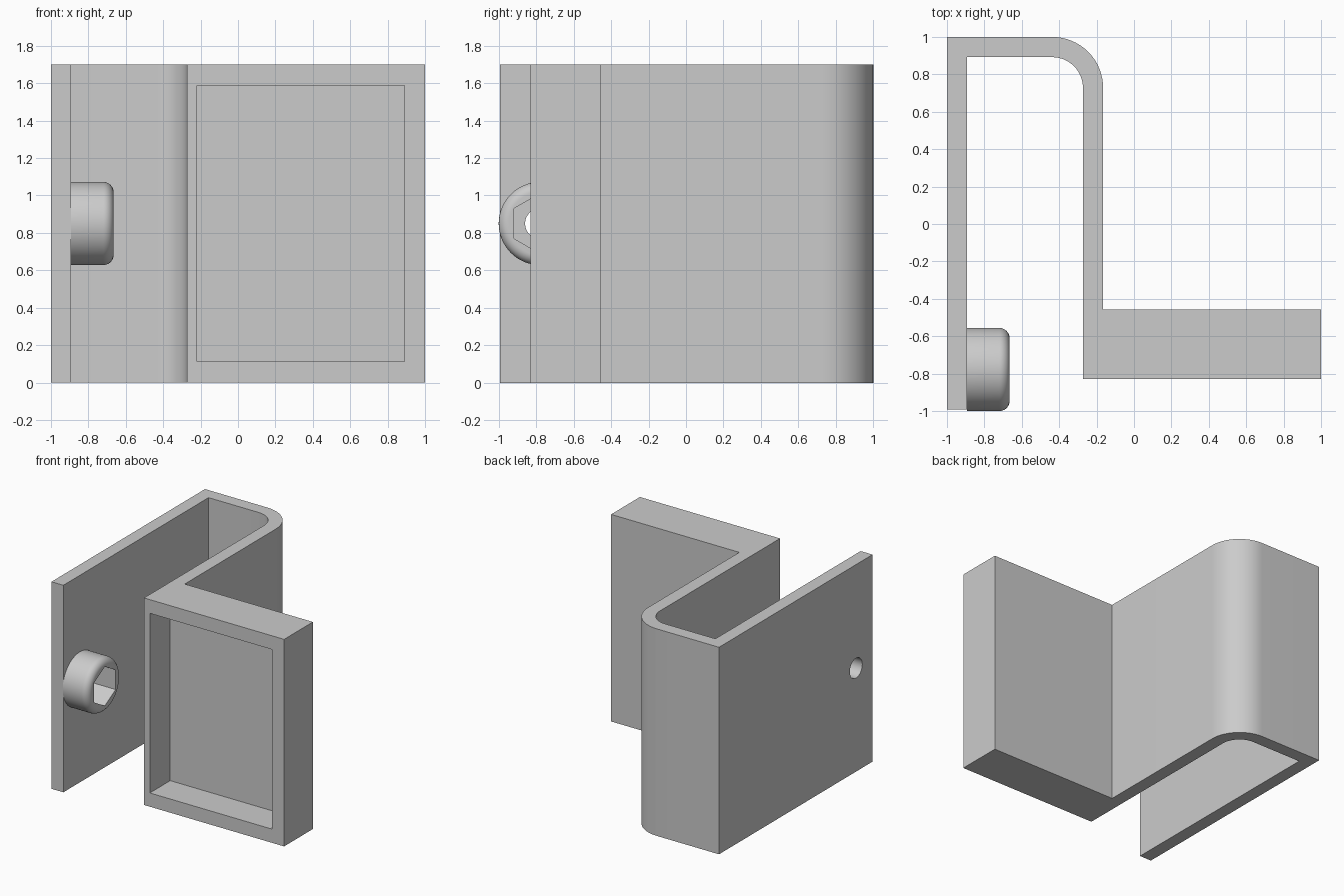
import bpy, bmesh
from math import sin, cos, pi, radians
from mathutils import Matrix

cube = bpy.data.objects.get("Cube")
if cube:
    bpy.data.objects.remove(cube, do_unlink=True)

HEIGHT = 1.7
WALL = 0.108
BOSS_Y, BOSS_Z, BOSS_R = -0.778, 0.85, 0.222

grey = bpy.data.materials.new("plain grey")
grey.use_nodes = True
colour = (0.6, 0.6, 0.6, 1)
grey.diffuse_color = colour
grey.node_tree.nodes["Principled BSDF"].inputs["Base Color"].default_value = colour


def make_object(name, bm):
    bmesh.ops.recalc_face_normals(bm, faces=bm.faces)
    mesh = bpy.data.meshes.new(name)
    bm.to_mesh(mesh)
    bm.free()
    mesh.materials.append(grey)
    obj = bpy.data.objects.new(name, mesh)
    bpy.context.collection.objects.link(obj)
    return obj


def arc(cx, cy, r, start, end, steps=16):
    angles = [radians(start + (end - start) * i / steps) for i in range(steps + 1)]
    return [(cx + r * cos(a), cy + r * sin(a)) for a in angles]


def extrude_up(name, points, height):
    bm = bmesh.new()
    face = bm.faces.new([bm.verts.new((x, y, 0)) for x, y in points])
    top = bmesh.ops.extrude_face_region(bm, geom=[face])["geom"]
    bmesh.ops.translate(bm, vec=(0, 0, height),
                        verts=[v for v in top if isinstance(v, bmesh.types.BMVert)])
    return make_object(name, bm)


def rod_along_x(name, rings, sides, phase=0):
    """Closed round or polygonal solid from (x, radius) rings."""
    bm = bmesh.new()
    loops = [[bm.verts.new((x, BOSS_Y + r * cos(2 * pi * i / sides + phase),
                            BOSS_Z + r * sin(2 * pi * i / sides + phase)))
              for i in range(sides)] for x, r in rings]
    for a, b in zip(loops, loops[1:]):
        for i in range(sides):
            j = (i + 1) % sides
            bm.faces.new((a[i], a[j], b[j], b[i]))
    bm.faces.new(loops[0])
    bm.faces.new(loops[-1])
    return make_object(name, bm)


def cut(obj, cutter):
    mod = obj.modifiers.new("cut", 'BOOLEAN')
    mod.operation, mod.solver, mod.object = 'DIFFERENCE', 'EXACT', cutter
    bpy.context.view_layer.objects.active = obj
    bpy.ops.object.modifier_apply(modifier=mod.name)
    bpy.data.objects.remove(cutter, do_unlink=True)


def smooth(obj):
    bpy.ops.object.select_all(action='DESELECT')
    obj.select_set(True)
    bpy.context.view_layer.objects.active = obj
    bpy.ops.object.shade_smooth_by_angle(angle=radians(30))


# Bracket: folded strip with a thick front block
outline = [(-1, -0.992), (-1, 1)]
outline += arc(-0.437, 0.728, 0.272, 90, 0)
outline += [(-0.165, -0.456), (1, -0.456), (1, -0.83), (-0.273, -0.83)]
outline += arc(-0.437, 0.728, 0.272 - WALL, 0, 90)
outline += [(-1 + WALL, 1 - WALL), (-1 + WALL, -0.992)]
bracket = extrude_up("bracket", outline, HEIGHT)

# Rectangular pocket in the front block
bm = bmesh.new()
bmesh.ops.create_cube(bm, size=1, matrix=Matrix.Translation((0.335, -0.765, 0.85))
                      @ Matrix.Diagonal((1.11, 0.4, 1.475, 1)))
cut(bracket, make_object("pocket_cutter", bm))

# Screw hole through the side plate
cut(bracket, rod_along_x("hole_cutter", [(-1.1, 0.081), (-0.8, 0.081)], 48))
smooth(bracket)

# Rounded boss with a hexagonal socket
rings = [(-1 + WALL, BOSS_R)] + arc(-0.72, BOSS_R - 0.055, 0.055, 90, 0, 10)
boss = rod_along_x("nut_boss", rings, 64)
cut(boss, rod_along_x("socket_cutter", [(-1.1, 0.161), (-0.5, 0.161)], 6, pi / 6))
smooth(boss)
